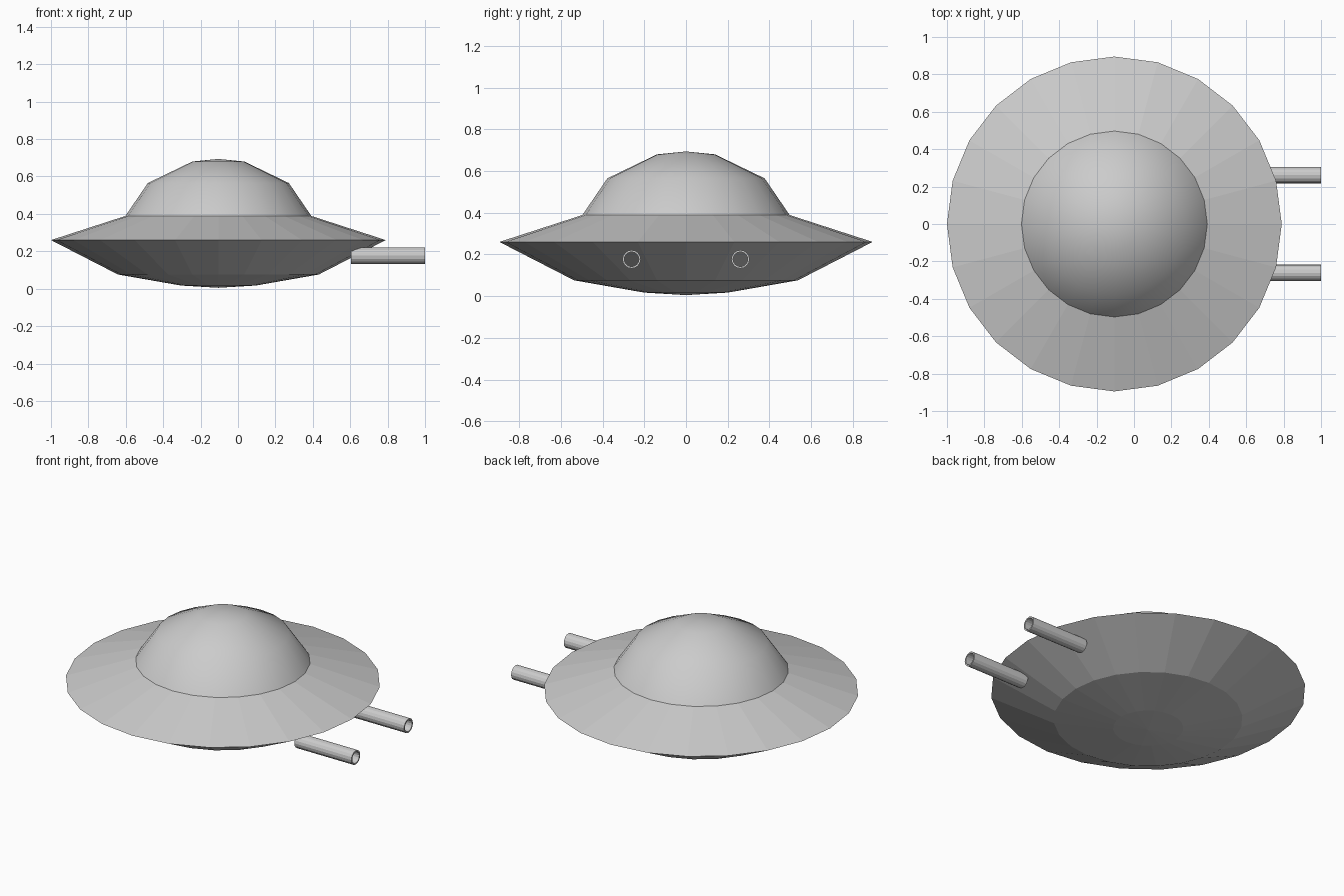
import bpy, bmesh, math

if "Cube" in bpy.data.objects:
    bpy.data.objects.remove(bpy.data.objects["Cube"])

CX = -0.105      # saucer axis
SIDES = 24


def finish(name, bm, smooth=False):
    bmesh.ops.recalc_face_normals(bm, faces=bm.faces)
    me = bpy.data.meshes.new(name)
    bm.to_mesh(me)
    bm.free()
    for p in me.polygons:
        p.use_smooth = smooth
    ob = bpy.data.objects.new(name, me)
    bpy.context.collection.objects.link(ob)
    return ob


def lathe(name, profile, sides, smooth=False, closed=False):
    """Revolve (radius, z) points about z; radius 0 makes a pole."""
    bm = bmesh.new()
    rings = []
    for r, z in profile:
        n = sides if r > 0 else 1
        rings.append([bm.verts.new((r * math.cos(2 * math.pi * i / sides),
                                    r * math.sin(2 * math.pi * i / sides), z))
                      for i in range(n)])
    pairs = list(zip(rings, rings[1:]))
    if closed:
        pairs.append((rings[-1], rings[0]))
    for a, b in pairs:
        for i in range(sides):
            j = (i + 1) % sides
            quad = [a[i % len(a)], a[j % len(a)], b[j % len(b)], b[i % len(b)]]
            bm.faces.new(list(dict.fromkeys(quad)))
    return finish(name, bm, smooth)


# faceted saucer: underside, rim and sloping upper deck
hull = lathe("saucer_hull", [(0, 0.005), (0.2, 0.017), (0.537, 0.076),
                             (0.895, 0.26), (0.497, 0.389)], SIDES)
hull.location.x = CX

# smooth canopy dome
dome = lathe("canopy_dome", [(0.497, 0.389), (0.377, 0.565),
                             (0.139, 0.68), (0, 0.694)], SIDES, smooth=True)
dome.location.x = CX

# two open-ended tubes pointing along +x
for side, label in ((-1, "front"), (1, "back")):
    tube = lathe(f"{label}_tube", [(0.044, 0.605), (0.044, 1.0),
                                   (0.035, 1.0), (0.035, 0.605)], 16, closed=True)
    tube.rotation_euler.y = math.pi / 2
    tube.location = (0, side * 0.261, 0.177)
